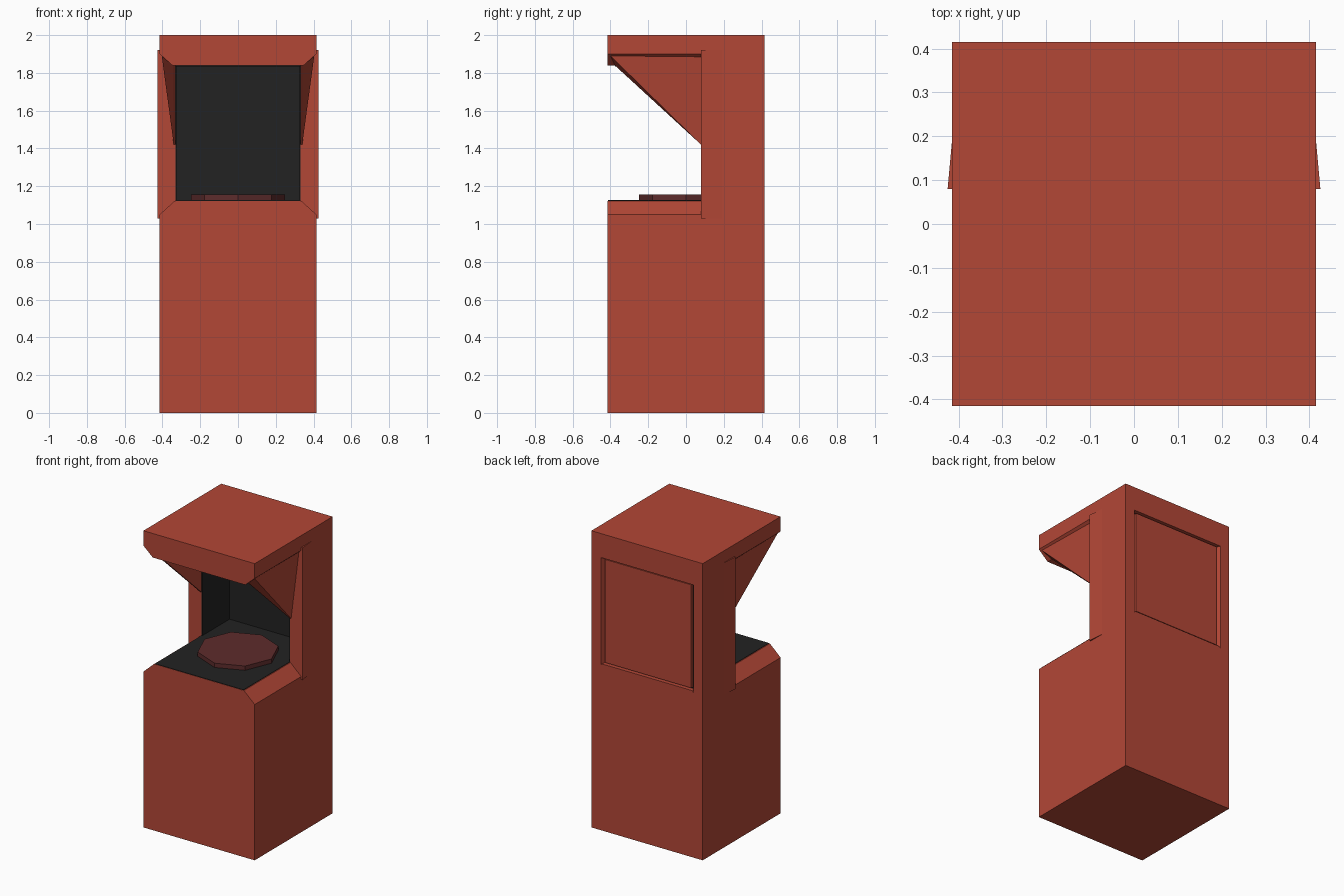
import bpy
import bmesh
import math

cube = bpy.data.objects.get("Cube")
if cube:
    bpy.data.objects.remove(cube, do_unlink=True)


def material(name, rgb):
    m = bpy.data.materials.new(name)
    m.use_nodes = True
    m.diffuse_color = (*rgb, 1)
    m.node_tree.nodes["Principled BSDF"].inputs["Base Color"].default_value = (*rgb, 1)
    return m


red = material("brick red", (0.45, 0.063, 0.037))
black = material("soft black", (0.016, 0.016, 0.016))
maroon = material("dark maroon", (0.11, 0.025, 0.025))


def finish(name, bm, mat):
    bmesh.ops.recalc_face_normals(bm, faces=bm.faces)
    mesh = bpy.data.meshes.new(name)
    bm.to_mesh(mesh)
    bm.free()
    mesh.materials.append(mat)
    obj = bpy.data.objects.new(name, mesh)
    bpy.context.collection.objects.link(obj)
    return obj


def prism(name, profile, axis, low, high, mat):
    """Extrude a profile: (x, z) points along y, or (x, y) points along z."""
    bm = bmesh.new()
    verts = [bm.verts.new((u, low, v) if axis == "y" else (u, v, low)) for u, v in profile]
    face = bm.faces.new(verts)
    grown = bmesh.ops.extrude_face_region(bm, geom=[face])["geom"]
    move = (0, high - low, 0) if axis == "y" else (0, 0, high - low)
    bmesh.ops.translate(bm, vec=move, verts=[g for g in grown if isinstance(g, bmesh.types.BMVert)])
    return finish(name, bm, mat)


def box(name, x, y, z, mat):
    return prism(name, [(x[0], y[0]), (x[1], y[0]), (x[1], y[1]), (x[0], y[1])], "z", *z, mat)


def hull(name, points, mat):
    bm = bmesh.new()
    for p in points:
        bm.verts.new(p)
    bmesh.ops.convex_hull(bm, input=bm.verts)
    bmesh.ops.dissolve_limit(bm, angle_limit=0.01, verts=bm.verts, edges=bm.edges)
    return finish(name, bm, mat)


def mirrored(half):
    return half + [(-u, v) for u, v in reversed(half)]


W = 0.415        # half width of the body
IN = 0.33        # half width of the opening
FLOOR, CEIL = 1.123, 1.838
FRONT = 0.08     # front of the side walls

# Chamfered pedestal and roof
prism("pedestal", mirrored([(W, 0), (W, 1.05), (0.335, FLOOR)]), "y", -W, W, red)
prism("roof", mirrored([(0.345, CEIL), (W, 1.9), (W, 2)]), "y", -W, W, red)

# Side walls, gussets and inner linings
for side, s in (("left", 1), ("right", -1)):
    wall = [(IN, FRONT), (0.425, FRONT), (W, 0.19), (W, W), (0.345, W), (IN, 0.38)]
    prism(side + "_wall", [(s * x, y) for x, y in wall], "z", 1.03, 1.92, red)
    outer = [(0.405, -0.41, 1.9), (0.345, -0.375, CEIL), (0.34, FRONT, 1.42), (0.4, FRONT, 1.9)]
    points = [(s * x, y, z) for x, y, z in outer] + [(s * IN, y, z) for x, y, z in outer]
    hull(side + "_gusset", points, red)
    box(side + "_lining", sorted((s * 0.325, s * 0.331)), (0.084, 0.385), (FLOOR, CEIL), black)

# Counter, ceiling and back of the alcove
box("counter_lining", (-IN, IN), (-0.413, 0.385), (FLOOR - 0.005, FLOOR + 0.003), black)
box("ceiling_lining", (-IN, IN), (-0.375, 0.385), (CEIL - 0.003, CEIL + 0.005), black)
box("back_lining", (-IN, IN), (0.375, 0.384), (FLOOR, CEIL), black)
box("back_panel", (-0.322, 0.322), (0.384, 0.405), (FLOOR + 0.01, CEIL - 0.01), red)

# Eight-sided plate on the counter
ring = [(0.25 * math.cos(i * math.pi / 4), 0.25 * math.sin(i * math.pi / 4)) for i in range(8)]
prism("round_plate", ring, "z", FLOOR, 1.155, maroon)
